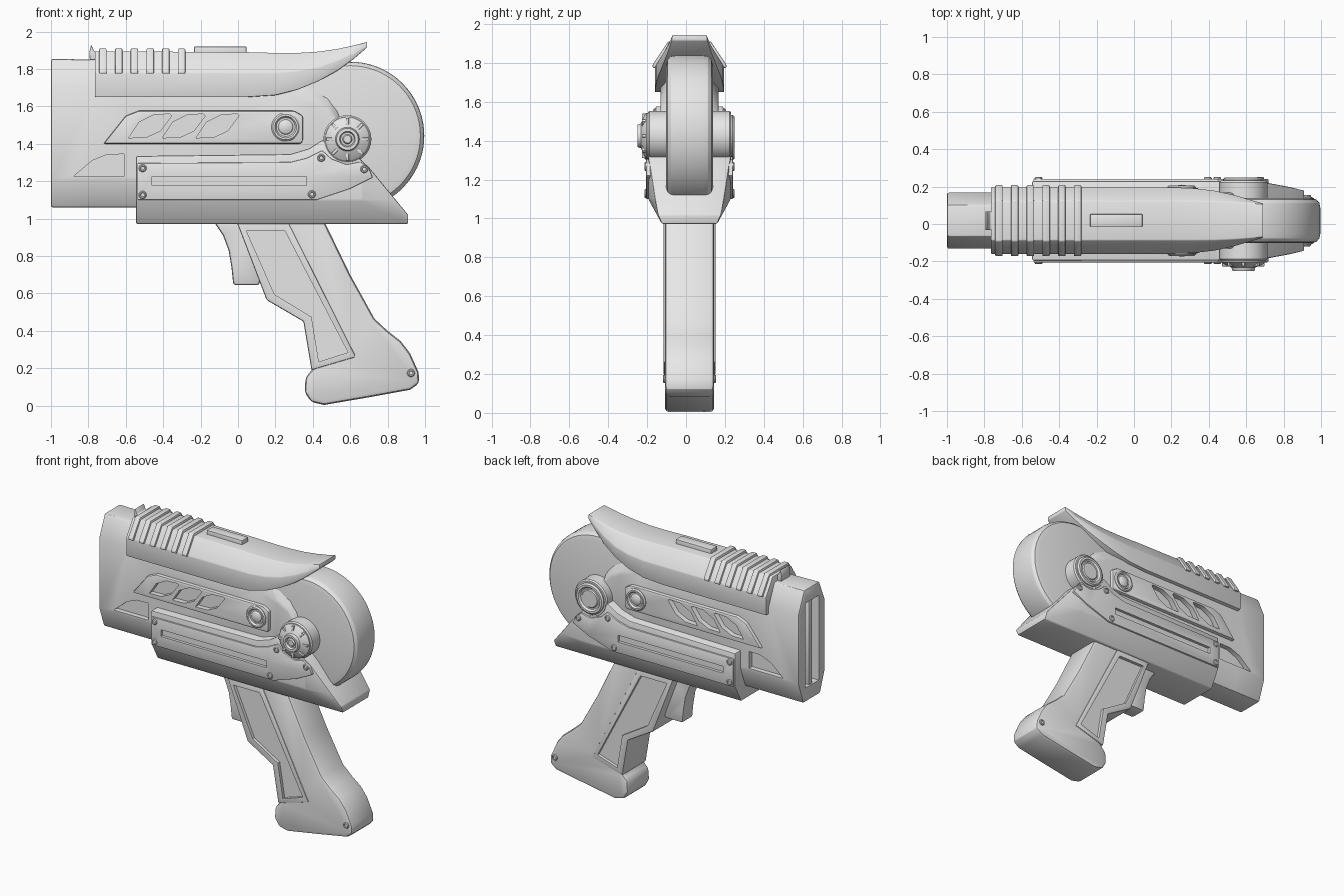
import bpy, bmesh, math
from mathutils import Matrix, Vector

if "Cube" in bpy.data.objects:
    bpy.data.objects.remove(bpy.data.objects["Cube"], do_unlink=True)

MID = 0.018  # centre plane of the body in y
GREY = (0.8, 0.8, 0.8, 1)
grey = bpy.data.materials.new("light_grey")
grey.use_nodes = True
grey.diffuse_color = GREY
grey.node_tree.nodes["Principled BSDF"].inputs["Base Color"].default_value = GREY


def bake(obj):
    bpy.context.view_layer.update()
    dg = bpy.context.evaluated_depsgraph_get()
    mesh = bpy.data.meshes.new_from_object(obj.evaluated_get(dg))
    obj.modifiers.clear()
    obj.data = mesh


def make(name, bm, bevel=0.0):
    bmesh.ops.recalc_face_normals(bm, faces=bm.faces[:])
    mesh = bpy.data.meshes.new(name)
    bm.to_mesh(mesh)
    bm.free()
    mesh.materials.append(grey)
    obj = bpy.data.objects.new(name, mesh)
    bpy.context.collection.objects.link(obj)
    if bevel:
        mod = obj.modifiers.new("bevel", "BEVEL")
        mod.width, mod.segments = bevel, 2
        mod.limit_method = "ANGLE"
        mod.angle_limit = math.radians(28)
        bake(obj)
    return obj


def prism_mesh(pts, h0, h1):
    """Side-view outline (x, z) given thickness in y."""
    bm = bmesh.new()
    face = bm.faces.new([bm.verts.new((x, MID + h0, z)) for x, z in pts])
    out = bmesh.ops.extrude_face_region(bm, geom=[face])
    moved = [v for v in out["geom"] if isinstance(v, bmesh.types.BMVert)]
    bmesh.ops.translate(bm, verts=moved, vec=(0, h1 - h0, 0))
    return bm


def prism(name, pts, h0, h1, bevel=0.0):
    return make(name, prism_mesh(pts, h0, h1), bevel)


def loft(name, sections, bevel=0.0):
    """Half sections (x, [(y, z), ...]) mirrored about the centre plane."""
    bm = bmesh.new()
    rings = []
    for x, half in sections:
        ring = half + [(-y, z) for y, z in reversed(half)]
        rings.append([bm.verts.new((x, MID + y, z)) for y, z in ring])
    n = len(rings[0])
    for a, b in zip(rings, rings[1:]):
        for i in range(n):
            bm.faces.new((a[i], a[(i + 1) % n], b[(i + 1) % n], b[i]))
    bm.faces.new(rings[0])
    bm.faces.new(rings[-1])
    return make(name, bm, bevel)


def lathe(name, profile, x, z, side=1, steps=32):
    """Profile (radius, height) turned about a crosswise axis."""
    bm = bmesh.new()
    vs = [bm.verts.new((x + r, MID + side * h, z)) for r, h in profile]
    es = [bm.edges.new(p) for p in zip(vs, vs[1:])]
    bmesh.ops.spin(bm, geom=vs + es, cent=(x, MID, z), axis=(0, 1, 0),
                   angle=math.tau, steps=steps)
    bmesh.ops.remove_doubles(bm, verts=bm.verts[:], dist=0.0002)
    return make(name, bm)


def carve(targets, pts, h0, h1):
    cutter = prism("cutter", pts, h0, h1)
    cutter.hide_render = True
    for obj in targets:
        mod = obj.modifiers.new("cut", "BOOLEAN")
        mod.operation, mod.solver, mod.object = "DIFFERENCE", "EXACT", cutter
        bake(obj)
    bpy.data.objects.remove(cutter, do_unlink=True)


def box(x0, x1, z0, z1):
    return [(x0, z0), (x1, z0), (x1, z1), (x0, z1)]


def oct_half(bottom, top):
    t = (top - bottom) * 0.19
    return [(0.085, top), (0.15, top - t), (0.15, bottom + t), (0.095, bottom)]


# Main housing and muzzle
body = loft("main_housing", [(x, oct_half(b, t)) for x, b, t in (
    (-1, 1.06, 1.855), (-0.77, 1.06, 1.85), (0.25, 1.06, 1.81), (0.4, 1.06, 1.76),
    (0.48, 1.08, 1.705), (0.53, 1.1, 1.63), (0.56, 1.12, 1.53))], 0.012)
carve([body], box(-1.1, -0.94, 1.16, 1.76), -0.075, 0.075)
prism("muzzle_rib", box(-0.99, -0.9, 1.15, 1.77), -0.02, 0.02, 0.006)

# Rear wheel
lathe("rear_wheel", [(0, -0.12), (0.345, -0.12), (0.375, -0.113), (0.391, -0.095),
                     (0.396, -0.07), (0.396, 0.07), (0.391, 0.095), (0.375, 0.113),
                     (0.345, 0.12), (0, 0.12)], 0.6, 1.443, steps=72)


# Top rail with ribs, inlay and sight
def cap(bottom, shoulder, top, w, wt):
    return [(wt, top), (w, shoulder), (w, bottom)]


loft("top_rail", [(x, cap(*s)) for x, *s in (
    (-0.765, 1.65, 1.78, 1.895, 0.178, 0.105), (0.05, 1.65, 1.78, 1.89, 0.178, 0.105),
    (0.2, 1.66, 1.78, 1.886, 0.178, 0.105), (0.32, 1.69, 1.79, 1.886, 0.173, 0.105),
    (0.43, 1.735, 1.81, 1.893, 0.16, 0.104), (0.53, 1.79, 1.845, 1.907, 0.138, 0.1),
    (0.62, 1.855, 1.885, 1.926, 0.112, 0.094), (0.69, 1.915, 1.922, 1.945, 0.092, 0.088))],
    0.005)
for i in range(6):
    x = -0.722 + i * 0.084
    rib = cap(1.775, 1.79, 1.91, 0.19, 0.11)
    loft(f"rail_rib_{i + 1}", [(x - 0.02, rib), (x + 0.02, rib)], 0.006)
prism("rail_inlay", box(-0.235, 0.045, 1.86, 1.92), -0.035, 0.035, 0.005)
prism("sight", [(-0.79, 1.82), (-0.795, 1.89), (-0.785, 1.93), (-0.77, 1.895),
                (-0.74, 1.89), (-0.74, 1.82)], -0.05, 0.05, 0.004)

# Lower frame, tapered toward the underside and the rear
bm = prism_mesh([(-0.545, 0.972), (0.91, 0.972), (0.91, 1.02), (0.7, 1.275), (0.64, 1.33),
                 (0.45, 1.42), (0.38, 1.375), (0.28, 1.345), (-0.545, 1.335)], -1, 1)
for co, no in (((0, 0, 1.1), (0, 0, 1)), ((0.66, 0, 0), (1, 0, 0))):
    bmesh.ops.bisect_plane(bm, geom=bm.verts[:] + bm.edges[:] + bm.faces[:],
                           plane_co=co, plane_no=no)
for v in bm.verts:
    drop = max(0, 1.1 - v.co.z) / 0.128
    rear = max(0, v.co.x - 0.66) / 0.25
    half = min(0.212 - 0.07 * drop, 0.212 - 0.047 * rear)
    v.co.y = MID + math.copysign(half, v.co.y - MID)
frame = make("lower_frame", bm, 0.008)

# Grip, trigger and grip rim
grip = prism("grip", [
    (0.01, 1.02), (0.445, 1.02), (0.6, 0.7), (0.73, 0.465), (0.8, 0.4), (0.87, 0.345),
    (0.92, 0.28), (0.965, 0.18), (0.97, 0.12), (0.92, 0.085), (0.7, 0.045), (0.46, 0.004),
    (0.39, 0.02), (0.355, 0.075), (0.362, 0.155), (0.4, 0.195), (0.36, 0.45),
    (0.165, 0.575)], -0.127, 0.127, 0.022)
rim = prism("grip_rim", [(-0.01, 0.99), (0.265, 0.99), (0.632, 0.26), (0.393, 0.19),
                         (0.35, 0.45), (0.153, 0.565)], -0.134, 0.134, 0.01)
prism("trigger", [(-0.14, 1), (-0.08, 0.91), (-0.05, 0.83), (-0.035, 0.74), (-0.025, 0.645),
                  (0.115, 0.645), (0.13, 0.8), (0.1, 1)], -0.06, 0.06, 0.014)

PANEL = [(-0.72, 1.4), (0.335, 1.4), (0.347, 1.415), (0.347, 1.55), (0.3, 1.577),
         (-0.53, 1.577), (-0.6, 1.55)]
LENS = [(-0.585, 1.432), (-0.49, 1.435), (-0.415, 1.47), (-0.355, 1.55), (-0.365, 1.56),
        (-0.45, 1.555), (-0.53, 1.515)]
PLATE = [(-0.538, 1.1), (0.42, 1.1), (0.6, 1.16), (0.72, 1.22), (0.7, 1.27), (0.655, 1.305),
         (0.58, 1.29), (0.5, 1.32), (0.45, 1.365), (0.37, 1.325), (0.28, 1.302),
         (-0.538, 1.297)]
SCOOP = [(-0.88, 1.225), (-0.61, 1.225), (-0.61, 1.345), (-0.7, 1.343), (-0.78, 1.31)]
GRIP_INSET = [(0.045, 0.935), (0.25, 0.935), (0.588, 0.285), (0.432, 0.235),
              (0.393, 0.475), (0.195, 0.595)]
SCREWS = [(-0.51, 1.27), (-0.51, 1.127), (0.395, 1.13), (0.445, 1.325), (0.675, 1.265)]

for s, tag in ((-1, "front"), (1, "back")):
    # Side panel with slanted vents and a round button
    panel = prism(f"{tag}_side_panel", PANEL, s * 0.12, s * 0.175, 0.01)
    for i in range(3):
        carve([panel, body], [(x + i * 0.18, z) for x, z in LENS], s * 0.138, s * 0.3)
    lathe(f"{tag}_button", [(0, 0.15), (0.076, 0.15), (0.076, 0.18), (0.068, 0.188),
                            (0.058, 0.188), (0.05, 0.176), (0.04, 0.176), (0.034, 0.184),
                            (0.018, 0.19), (0, 0.192)], 0.255, 1.49, s)
    # Muzzle scoop and grip inset
    carve([body], SCOOP, s * 0.115, s * 0.3)
    carve([grip, rim], GRIP_INSET, s * 0.112, s * 0.3)
    # Frame plate with slot and screws
    plate = prism(f"{tag}_frame_plate", PLATE, s * 0.18, s * 0.223, 0.005)
    carve([plate, frame], box(-0.46, 0.365, 1.178, 1.226), s * 0.203, s * 0.3)
    for i, (x, z) in enumerate(SCREWS + [(0.925, 0.175)]):
        h = 0.232 if i < len(SCREWS) else 0.137
        lathe(f"{tag}_screw_{i + 1}", [(0, h - 0.05), (0.021, h - 0.05), (0.021, h - 0.005),
                                       (0.017, h), (0.012, h), (0.01, h - 0.006),
                                       (0, h - 0.006)], x, z, s, 16)
    # Wheel hub boss
    lathe(f"{tag}_hub", [(0, 0), (0.128, 0), (0.128, 0.205), (0.12, 0.214), (0, 0.214)],
          0.585, 1.425, s, 48)

# Front hub knob with radial ridges
lathe("hub_knob", [(0, 0.2), (0.118, 0.2), (0.118, 0.222), (0.105, 0.232), (0.064, 0.25),
                   (0.058, 0.268), (0.042, 0.268), (0.036, 0.252), (0.026, 0.252),
                   (0.02, 0.262), (0, 0.262)], 0.585, 1.425, -1)
for i in range(8):
    ridge = prism_mesh(box(0.07, 0.114, -0.008, 0.008), -0.2, -0.244)
    turn = Matrix.Translation(Vector((0.585, 0, 1.425))) @ Matrix.Rotation(
        i * math.tau / 8, 4, "Y")
    bmesh.ops.transform(ridge, matrix=turn, verts=ridge.verts[:])
    make(f"knob_ridge_{i + 1}", ridge, 0.003)

# Back hub ring
lathe("hub_ring", [(0, 0.2), (0.108, 0.2), (0.108, 0.222), (0.098, 0.231), (0.084, 0.231),
                   (0.074, 0.219), (0.064, 0.219), (0.058, 0.226), (0, 0.226)],
      0.585, 1.425, 1)

# Smooth shading with sharp edges kept
bpy.ops.object.select_all(action="DESELECT")
for obj in bpy.context.collection.objects:
    if obj.type == "MESH":
        obj.select_set(True)
        bpy.context.view_layer.objects.active = obj
bpy.ops.object.shade_smooth_by_angle(angle=math.radians(30))
